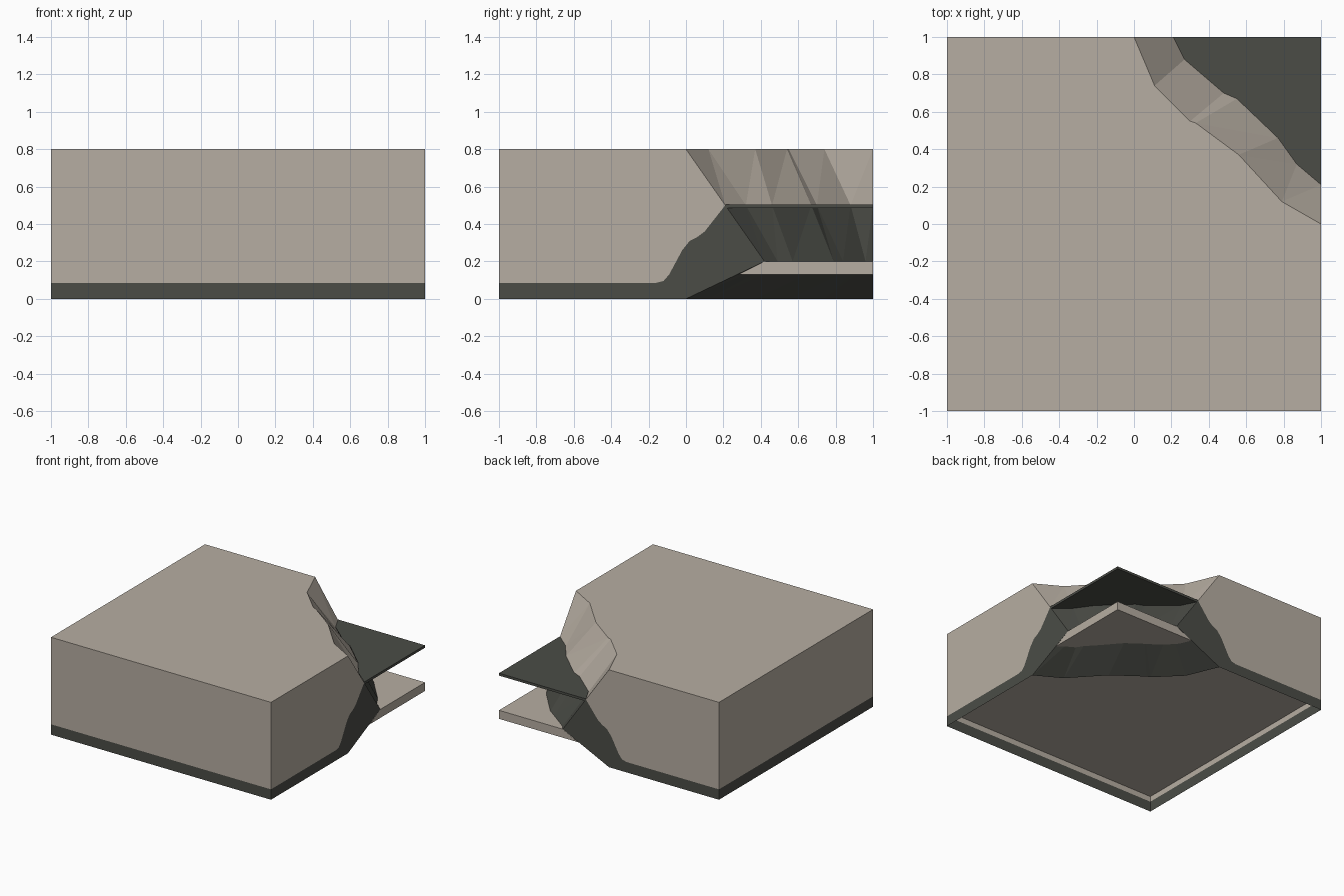
import bpy
import bmesh
from mathutils import Vector

if "Cube" in bpy.data.objects:
    bpy.data.objects.remove(bpy.data.objects["Cube"], do_unlink=True)


def material(name, color):
    mat = bpy.data.materials.new(name)
    mat.use_nodes = True
    mat.diffuse_color = (*color, 1)
    mat.node_tree.nodes["Principled BSDF"].inputs["Base Color"].default_value = (*color, 1)
    return mat


STONE = material("warm_stone", (0.47, 0.42, 0.36))
DARK = material("dark_slate", (0.070, 0.073, 0.062))

TOP, WATER, BED_TOP, BED_LOW, BAND = 0.8, 0.5, 0.2, 0.13, 0.085

# Plan outlines of the cliff, from the back edge round to the right edge
RIM = [(0, 1), (0.11, 0.74), (0.3, 0.55), (0.33, 0.54), (0.56, 0.37), (0.79, 0.12), (1, 0)]
SHORE = [(0.21, 1), (0.27, 0.88), (0.48, 0.7), (0.55, 0.67), (0.77, 0.46), (0.87, 0.32), (1, 0.21)]
TOE = [(0.42, 1), (0.45, 0.96), (0.61, 0.84), (0.68, 0.79), (0.87, 0.57), (0.92, 0.49), (1, 0.42)]

# Wavy edge between the stone and the dark layer on the two cut sides
STAIN = [(0.21, WATER), (0.1, 0.36), (0.06, 0.33), (0.02, 0.31),
         (-0.02, 0.26), (-0.09, 0.13), (-0.12, 0.095), (-0.16, BAND)]


def at(outline, z):
    return [(x, y, z) for x, y in outline]


def build(name, panels, mat):
    """Make one object from (points, outward direction) panels."""
    bm = bmesh.new()
    for points, outward in panels:
        face = bm.faces.new([bm.verts.new(p) for p in points])
        face.normal_update()
        if face.normal.dot(Vector(outward)) < 0:
            face.normal_flip()
    bmesh.ops.remove_doubles(bm, verts=bm.verts, dist=0.0005)
    mesh = bpy.data.meshes.new(name)
    bm.to_mesh(mesh)
    bm.free()
    mesh.materials.append(mat)
    obj = bpy.data.objects.new(name, mesh)
    bpy.context.collection.objects.link(obj)
    return obj


def loft(low, high, outward):
    """Triangulated strip between two matching outlines."""
    panels = []
    for i in range(len(low) - 1):
        panels.append(([low[i], low[i + 1], high[i]], outward))
        panels.append(([low[i + 1], high[i + 1], high[i]], outward))
    return panels


def cut_sides(profile):
    """The same (distance, height) profile on the right and back sides."""
    return [([(1, d, z) for d, z in profile], (1, 0, 0)),
            ([(d, 1, z) for d, z in profile], (0, 1, 0))]


def full_sides(low, high):
    """Plain rectangles on the front and the remaining side."""
    span = [(-1, low), (1, low), (1, high), (-1, high)]
    return [([(d, -1, z) for d, z in span], (0, -1, 0)),
            ([(-1, d, z) for d, z in span], (-1, 0, 0))]


# Stone block: top and four sides
plateau = [(-1, 1), (-1, -1), (1, -1)] + RIM[::-1]
build("stone_block",
      [(at(plateau, TOP), (0, 0, 1))] + full_sides(BAND, TOP)
      + cut_sides([(-1, BAND), (-1, TOP), (0, TOP)] + STAIN), STONE)

# Dark layer round the foot, rising up the cut sides
build("dark_base_layer",
      full_sides(0, BAND)
      + cut_sides([(-1, 0), (-1, BAND)] + STAIN[::-1] + [(0.42, BED_TOP), (0, 0)]), DARK)

# Cliff faces above and below the water, and the undercut beneath
build("upper_cliff", loft(at(SHORE, WATER), at(RIM, TOP), (1, 1, 1)), STONE)
build("sunken_cliff", loft(at(TOE, BED_TOP), at(SHORE, WATER), (1, 1, 1)), DARK)
build("undercut", loft(at(RIM, 0), at(TOE, BED_TOP), (1, 1, -1)), DARK)

# Bed plate: recessed underside, corner ledge and its exposed edges
square = [(-1, -1), (1, -1), (1, 1), (-1, 1)]
build("bed_plate",
      [(at(square, BED_LOW), (0, 0, -1)),
       (at(TOE + [(1, 1)], BED_TOP), (0, 0, 1))]
      + cut_sides([(0.28, BED_LOW), (1, BED_LOW), (1, BED_TOP), (0.42, BED_TOP)]), STONE)

# Thin water sheet in the corner
sheet = SHORE + [(1, 1)]
low, high = WATER - 0.015, WATER + 0.005
build("water_sheet",
      [(at(sheet, high), (0, 0, 1)), (at(sheet, low), (0, 0, -1))]
      + cut_sides([(0.21, low), (1, low), (1, high), (0.21, high)]), DARK)
